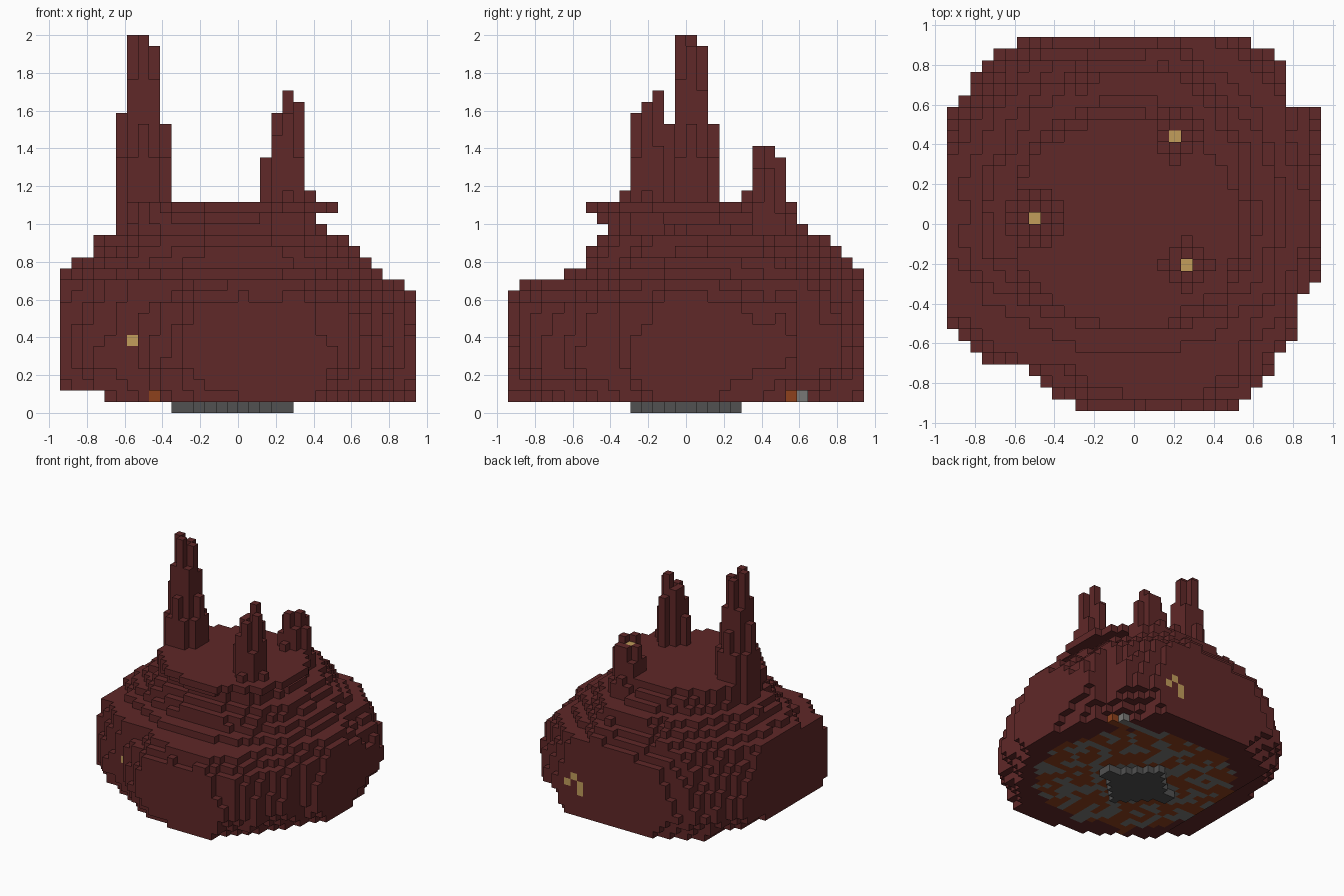
import bpy, bmesh, math
from mathutils import Vector, noise

cube = bpy.data.objects.get("Cube")
if cube:
    bpy.data.objects.remove(cube)

U = 2 / 34      # edge of one block
HALF = 16       # blocks from the centre to the clipped sides


def make_material(name, colour):
    mat = bpy.data.materials.new(name)
    mat.use_nodes = True
    mat.diffuse_color = (*colour, 1)
    mat.node_tree.nodes["Principled BSDF"].inputs["Base Color"].default_value = (*colour, 1)
    return mat


ROCK, GOLD, SOIL, STONE, SLAB = range(5)
materials = [
    make_material("dark red rock", (0.115, 0.021, 0.021)),
    make_material("pale gold", (0.54, 0.34, 0.105)),
    make_material("burnt soil", (0.27, 0.053, 0.012)),
    make_material("grey stone", (0.19, 0.19, 0.18)),
    make_material("dark grey slab", (0.082, 0.082, 0.082)),
]

# Outline radius of the lower mound, anticlockwise from +x
OUTLINE = [1.06, 1.04, 1.07, 1.14, 1.06, 1.1, 1.06, 1.06,
           1.05, 1.14, 0.97, 0.94, 1.04, 1.09, 0.99, 0.97]

# Reach of each upper terrace: east, west, south, north
TERRACES = [
    (0.76, 0.94, 0.65, 0.94),
    (0.71, 0.88, 0.55, 0.88),
    (0.63, 0.77, 0.53, 0.8),
    (0.58, 0.71, 0.47, 0.76),
    (0.46, 0.63, 0.41, 0.65),
    (0.34, 0.63, 0.47, 0.59),
    (0.53, 0.63, 0.53, 0.53),
]
FIRST_TERRACE = 12


def outline_radius(x, y):
    t = math.atan2(y, x) / math.tau * len(OUTLINE) % len(OUTLINE)
    i = int(t)
    a, b = OUTLINE[i], OUTLINE[(i + 1) % len(OUTLINE)]
    return a + (b - a) * (t - i)


def in_mound(x, y, k):
    rough = noise.noise(Vector((x * 6, y * 6, k * 0.12)))
    r = math.hypot(x, y)
    if k >= FIRST_TERRACE:
        east, west, south, north = TERRACES[k - FIRST_TERRACE]
        reach = math.hypot(x / (east if x > 0 else west), y / (north if y > 0 else south))
        return reach < 1 + 0.08 * rough
    if (y > 0.59 and x > 0.76) or (k == 1 and x < -0.71):
        return False
    if min(x, y) > 0.5 and r > 0.82 + 0.07 * k:    # undercut back left corner
        return False
    z = (k + 0.5) * U
    height = math.sqrt(1 - (z - 0.25) ** 2) - 0.03 * max(0, 4 - k)
    if x - y > 0.3:                                # front left shoulder rounds over
        height -= 0.035 * max(0, k - 9)
    return r < outline_radius(x, y) * height + 0.07 * rough


NUGGETS = {(7, 5), (6, 6), (5, 5), (5, 4)}


def mound_material(i, j, k, x, y):
    if k == 1:
        if (i == -8 and j < -9) or (j == 9 and i > 8):
            return SOIL
        if j == 10 and i > 5:
            return STONE
        if math.hypot(x, y) < 0.74 + 0.08 * noise.noise(Vector((x * 5, y * 5, 3))):
            speck = noise.noise(Vector((x * 9, y * 9, 9)))
            return STONE if speck > 0.06 else SOIL
    if (i, k) == (-10, 6) and j < -5 or (i, k) in NUGGETS and j > 10:
        return GOLD
    return ROCK


def make_mound():
    cells = {}
    for i in range(-HALF, HALF):
        for j in range(-HALF, HALF):
            x, y = (i + 0.5) * U, (j + 0.5) * U
            for k in range(1, 19):
                if in_mound(x, y, k):
                    cells[i, j, k] = mound_material(i, j, k, x, y)
    return cells


# Stepped diamond foot
def make_slab():
    return {(i, j, 0): SLAB for i in range(-6, 5) for j in range(-5, 5)
            if abs(i + 1) ** 0.8 + abs(j + 0.5) ** 0.8 < 4.3}


def make_spire(ci, cj, inner, outer, core, skirt):
    """Crater spire: inner and outer arm heights ordered west, south, east, north."""
    cells = {}

    def column(i, j, top):
        for k in range(15, top):
            cells[ci + i, cj + j, k] = ROCK

    for (di, dj), near, far in zip(((-1, 0), (0, -1), (1, 0), (0, 1)), inner, outer):
        column(di, dj, near)
        column(2 * di, 2 * dj, far)
        column(di - dj, dj + di, (near + far) // 2)
        for side in (-1, 1):
            column(2 * di - side * dj, 2 * dj + side * di, skirt)
    column(0, 0, core)
    cells[ci, cj, core] = GOLD
    return cells


parts = {
    "mound": make_mound(),
    "foot_slab": make_slab(),
    "tall_spire": make_spire(-9, 0, (34, 34, 33, 33), (27, 26, 26, 26), 29, 23),
    "front_spire": make_spire(4, -4, (27, 27, 28, 29), (23, 20, 20, 26), 24, 18),
    "back_spire": make_spire(3, 7, (23, 24, 24, 23), (19, 20, 22, 19), 22, 18),
}
filled = set().union(*parts.values())


# Turn each set of blocks into a shell of outer faces
def build(name, cells):
    bm = bmesh.new()
    corners = {}

    def corner(p):
        if p not in corners:
            corners[p] = bm.verts.new(Vector(p) * U)
        return corners[p]

    for cell, mat in cells.items():
        for axis in range(3):
            for side in (0, 1):
                beside = list(cell)
                beside[axis] += 2 * side - 1
                if tuple(beside) in filled:
                    continue
                ring = []
                for a, b in ((0, 0), (1, 0), (1, 1), (0, 1)):
                    p = list(cell)
                    p[axis] += side
                    p[(axis + 1) % 3] += a
                    p[(axis + 2) % 3] += b
                    ring.append(corner(tuple(p)))
                face = bm.faces.new(ring if side else ring[::-1])
                face.material_index = mat
    mesh = bpy.data.meshes.new(name)
    bm.to_mesh(mesh)
    bm.free()
    for mat in materials:
        mesh.materials.append(mat)
    bpy.context.collection.objects.link(bpy.data.objects.new(name, mesh))


for name, cells in parts.items():
    build(name, cells)
